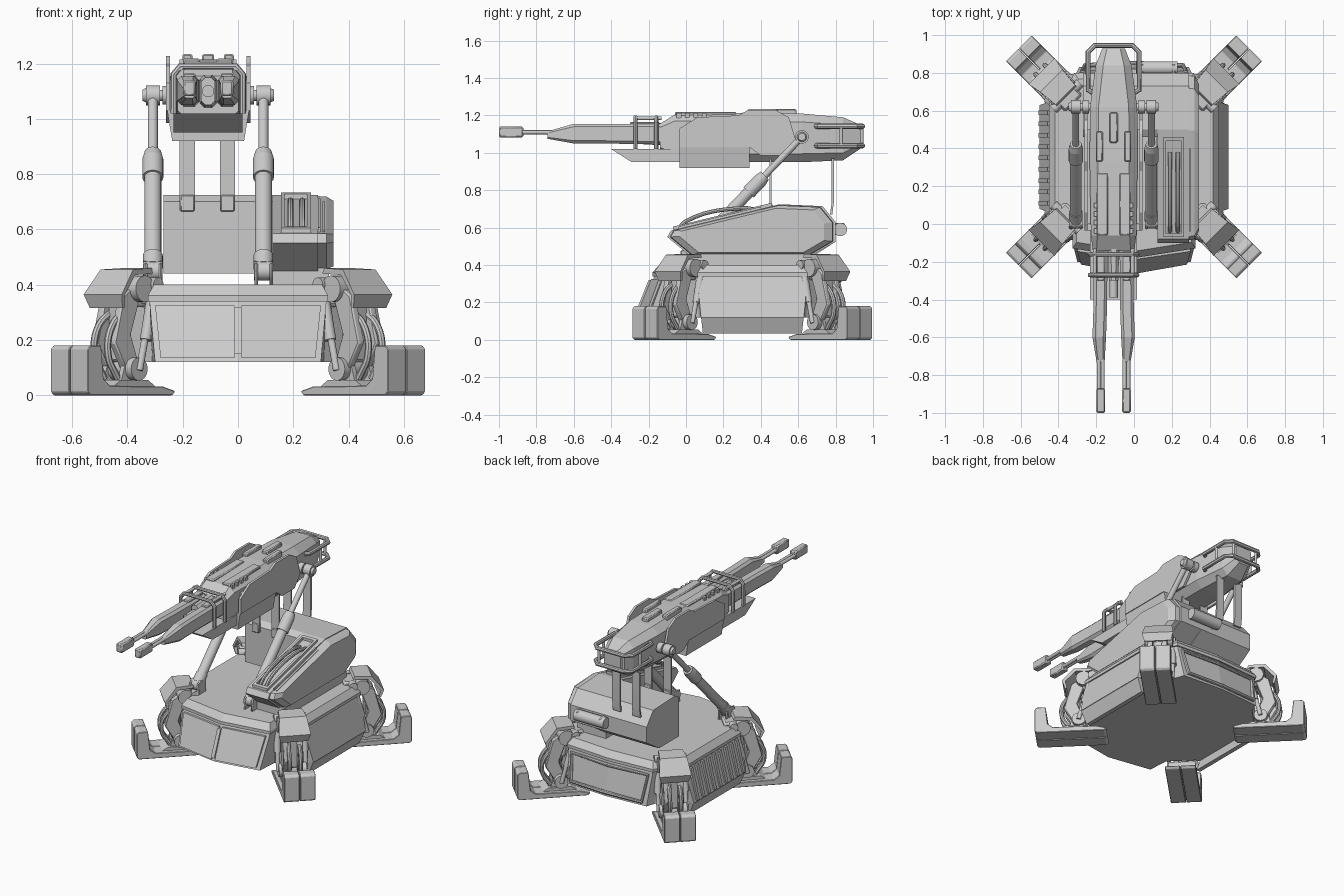
import bpy, bmesh
from math import pi, cos, sin, atan2
from mathutils import Matrix, Vector

if "Cube" in bpy.data.objects:
    bpy.data.objects.remove(bpy.data.objects["Cube"])

frame = Matrix.Identity(4)      # current local frame, used for the four legs
GX = -0.108                     # centre line of the gun

def mesh(name, verts, faces, bevel=0):
    me = bpy.data.meshes.new(name)
    me.from_pydata([frame @ Vector(v) for v in verts], [], faces)
    bm = bmesh.new(); bm.from_mesh(me)
    bmesh.ops.recalc_face_normals(bm, faces=bm.faces)
    bm.to_mesh(me); bm.free()
    ob = bpy.data.objects.new(name, me)
    bpy.context.collection.objects.link(ob)
    if bevel:
        m = ob.modifiers.new("bevel", 'BEVEL')
        m.width, m.segments, m.limit_method = bevel, 1, 'ANGLE'
    return ob

def loft(name, rings, bevel=0):
    n = len(rings[0])
    faces = [list(range(n)), [(len(rings) - 1) * n + i for i in range(n)]]
    for k in range(len(rings) - 1):
        for i in range(n):
            j = (i + 1) % n
            faces.append([k * n + i, k * n + j, (k + 1) * n + j, (k + 1) * n + i])
    return mesh(name, [v for r in rings for v in r], faces, bevel)

def prism_x(name, prof, a, b, bevel=0):
    return loft(name, [[(x, y, z) for y, z in prof] for x in (a, b)], bevel)

def prism_y(name, prof, a, b, bevel=0):
    return loft(name, [[(x, y, z) for x, z in prof] for y in (a, b)], bevel)

def box(name, x0, x1, y0, y1, z0, z1, bevel=0):
    return prism_x(name, [(y0, z0), (y1, z0), (y1, z1), (y0, z1)], x0, x1, bevel)

def rod(name, p, q, r, r2=None, n=20):
    p, q = Vector(p), Vector(q)
    rot = (q - p).to_track_quat('Z', 'Y')
    ring = lambda c, s: [c + rot @ Vector((s * cos(2 * pi * i / n), s * sin(2 * pi * i / n), 0)) for i in range(n)]
    return loft(name, [ring(p, r), ring(q, r if r2 is None else r2)])

def tube(name, pts, r, smooth=True):
    cu = bpy.data.curves.new(name, 'CURVE')
    cu.dimensions, cu.bevel_depth, cu.bevel_resolution, cu.resolution_u = '3D', r, 2, 6
    cu.use_fill_caps = True
    sp = cu.splines.new('BEZIER')
    sp.bezier_points.add(len(pts) - 1)
    for b, p in zip(sp.bezier_points, pts):
        b.co = frame @ Vector(p)
        b.handle_left_type = b.handle_right_type = 'AUTO' if smooth else 'VECTOR'
    tmp = bpy.data.objects.new(name, cu)
    bpy.context.collection.objects.link(tmp)
    me = bpy.data.meshes.new_from_object(tmp.evaluated_get(bpy.context.evaluated_depsgraph_get()))
    bpy.data.objects.remove(tmp)
    bpy.context.collection.objects.link(bpy.data.objects.new(name, me))

def outline(half, z):
    return [(x, y, z) for x, y in half] + [(-x, y, z) for x, y in half[-2:0:-1]]

def octring(cx, y, w, z0, z1, c):
    return [(cx + x, y, z) for x, z in [(-w + c, z0), (w - c, z0), (w, z0 + c), (w, z1 - c),
            (w - c, z1), (c - w, z1), (-w, z1 - c), (-w, z0 + c)]]

# hull and deck, notched at the corners for the legs
low = [(0, -.25), (.30, -.20), (.31, -.06), (.44, .07), (.50, .08), (.50, .63), (.44, .64), (.31, .77), (.29, .83), (0, .85)]
top = [(0, -.17), (.32, -.12), (.32, -.04), (.42, .05), (.44, .06), (.44, .65), (.42, .66), (.33, .75), (.31, .79), (0, .81)]
inset = lambda s: [(x * s, .34 + (y - .34) * s) for x, y in top]
loft("hull", [outline(low, .12), outline(top, .34)])
loft("deck", [outline(inset(1.02), .34), outline(inset(1.02), .36), outline(inset(.95), .40)])
prism_x("front_seam", [(-.252, .15), (-.268, .15), (-.20, .32), (-.185, .32)], -.012, .012)
for s in (1, -1):
    loft("side_skirt", [[(s * x, y, z) for x, y in ((w - .03, a), (w, a), (w, b), (w - .03, b))]
         for a, b, w, z in ((.09, .62, .46, .035), (.08, .63, .498, .125))])
    loft("front_panel", [[(s * x, y, z) for x, y, z in ring] for ring in (
        [(.012, -.245, .14), (.28, -.20, .14), (.30, -.13, .325), (.012, -.17, .325)],
        [(.012, -.262, .135), (.28, -.215, .135), (.30, -.145, .325), (.012, -.187, .325)])])
    # frame around the recessed rear panel
    tube("rear_panel_frame", [(0, .852, .145), (s * .26, .84, .145), (s * .28, .80, .315), (0, .82, .315)], .012, False)
# vent slats on the left side
for i in range(9):
    y = .11 + i * .06
    loft("side_slat", [[(-x, y + d, z) for x, d in ((.42, -.012), (w, -.012), (w, .012), (.42, .012))]
         for w, z in ((.506, .13), (.457, .33))])

# rear block and sloping right-hand housing
prism_x("rear_block", [(.46, .44), (.46, .70), (.50, .725), (.73, .715), (.80, .63), (.80, .525), (.67, .44)], -.27, .126)
hump = [(-.10, .55), (-.08, .585), (.50, .725), (.73, .715), (.80, .63), (.80, .525), (.67, .45), (.02, .45)]
prism_x("housing", hump, .125, .29)
shrink = lambda s: [(.36 + (y - .36) * s, .57 + (z - .57) * s) for y, z in hump]
loft("housing_side", [[(x, y, z) for y, z in shrink(s)] for x, s in ((.285, .97), (.32, .96), (.345, .86))])
box("housing_base", .12, .33, .02, .67, .39, .46)
slope = lambda y: .604 + .2414 * y
tray = lambda a, b, h: [(a, slope(a) - .01), (b, slope(b) - .01), (b, slope(b) + h), (a, slope(a) + h)]
for x in (.155, .25):
    prism_x("tray_rim", tray(-.07, .46, .018), x, x + .014)
for y in (-.07, .44):
    prism_x("tray_end", tray(y, y + .02, .018), .155, .264)
for x in (.19, .232):
    tube("tray_pipe", [(x, -.04, slope(-.04)), (x, 0, slope(0) + .03), (x, .3, slope(.3) + .028), (x, .38, slope(.38))], .011)
for i in range(3):
    prism_x("housing_rib", tray(-.04, .4, .012 - .012 * i), .29 + i * .016, .298 + i * .016)
rod("rear_canister", (.01, .825, .59), (.23, .825, .59), .036)
for x in (.03, .2):
    box("canister_clamp", x, x + .02, .78, .85, .56, .625, .006)
# flat straps holding the gun
for x in (-.183, -.038):
    box("front_strap", x - .028, x + .028, .446, .458, .67, .97)
    prism_x("rear_strap", [(.77, .67), (.782, .67), (.79, .73), (.79, .97), (.778, .97), (.778, .73)], x - .028, x + .028)
    box("strap_foot", x - .026, x + .026, .44, .464, .665, .725, .004)

# lifting pistons and their axle
for s in (1, -1):
    x = GX + s * .2
    at = lambda t: (x, .62 - .62 * t, 1.085 - .645 * t)
    rod("piston_rod", at(0), at(.4), .018)
    rod("piston_collar", at(.32), at(.36), .03, .038)
    rod("piston_collar", at(.36), at(.46), .038)
    rod("piston_cylinder", at(.46), at(.95), .031)
    rod("piston_end", at(.9), at(.97), .036)
    rod("piston_foot_pin", (x - .035, .01, .45), (x + .035, .01, .45), .035)
    for d in (-.032, .022):
        box("piston_bracket", x + d, x + d + .012, -.03, .06, .39, .48, .006)
    rod("pivot_knuckle", (x - .025, .62, 1.085), (x + .025, .62, 1.085), .036)
    rod("pivot_cap", (x + s * .025, .62, 1.085), (x + s * .038, .62, 1.085), .026, .02)
    rod("pivot_axle", (GX, .62, 1.085), (x, .62, 1.085), .02)
    rod("pivot_flange", (GX + s * .13, .62, 1.085), (GX + s * .165, .62, 1.085), .034)

# gun body
loft("gun_body", [octring(GX, *r) for r in ((-.14, .11, 1.01, 1.155, .02), (-.06, .12, .96, 1.205, .035),
     (.33, .127, .95, 1.215, .045), (.62, .125, .95, 1.21, .045), (.84, .095, .96, 1.19, .04), (.93, .06, 1.02, 1.15, .025))])
prism_x("gun_chin", [(-.40, 1.02), (-.29, .95), (.05, .95), (.05, 1.02)], GX - .125, GX + .125)
prism_y("gun_belly", [(GX - .13, .92), (GX + .13, .92), (GX + .148, 1.03), (GX - .148, 1.03)], -.035, .34)
for s in (1, -1):
    prism_x("gun_side_plate", [(-.035, 1.03), (.34, 1.03), (.40, .985), (.53, .985), (.59, 1.06), (.55, 1.19),
            (.48, 1.228), (.33, 1.228), (.28, 1.20), (.06, 1.19), (-.035, 1.13)], GX + s * .138, GX + s * .153)
    box("side_plate_mount", GX + min(s * .11, s * .14), GX + max(s * .11, s * .14), .0, .5, 1.03, 1.15)
    box("gun_top_block", GX + s * .075 - .018, GX + s * .075 + .018, .33, .49, 1.19, 1.235, .006)
    box("gun_top_rail", GX + s * .06 - .03, GX + s * .06 + .03, -.06, .27, 1.18, 1.218, .006)
    for i in range(4):
        box("gun_top_rib", GX + s * .085 - .018, GX + s * .085 + .018, -.05 + i * .045, -.025 + i * .045, 1.17, 1.214)
    # barrel
    bx = GX + s * .068
    loft("barrel_shroud", [octring(bx + s * o, *r) for o, r in ((0, (-.74, .02, 1.075, 1.115, .008)),
         (.008, (-.60, .036, 1.05, 1.155, .015)), (.003, (-.45, .036, 1.05, 1.155, .015)), (0, (-.13, .036, 1.045, 1.155, .015)))])
    box("barrel_cover", bx - .022, bx + .022, -.30, -.14, 1.145, 1.165, .005)
    for d in (-.01, .01):
        rod("barrel", (bx + d, -.89, 1.11), (bx + d, -.70, 1.11), .011, n=16)
    box("muzzle", bx - .023, bx + .023, -1, -.87, 1.082, 1.14, .007)
box("gun_top_block", GX - .022, GX + .022, .43, .59, 1.19, 1.235, .006)
rod("centre_barrel", (GX, -.39, 1.10), (GX, -.12, 1.10), .022)
loft("centre_mount", [octring(GX, *r) for r in ((-.30, .025, 1.05, 1.15, .015), (-.12, .03, 1.04, 1.16, .015))])

# hoops round the barrels
for y in (-.27, -.16):
    tube("barrel_hoop", [(GX + x, y, z) for x, z in ((-.125, 1.02), (-.125, 1.16), (-.10, 1.19), (.10, 1.19), (.125, 1.16), (.125, 1.02))], .012, False)
for s in (1, -1):
    rod("hoop_link", (GX + s * .1, -.28, 1.185), (GX + s * .1, -.13, 1.185), .01)
# guard rails round the rear of the gun
for z in (1.038, 1.142):
    tube("rear_rail", [(GX + x, y, z) for x, y in ((-.10, .69), (-.135, .71), (-.135, .91), (-.10, .945), (.10, .945), (.135, .91), (.135, .71), (.10, .69))], .014, False)
for x, y in ((-.135, .83), (.135, .83), (-.09, .94), (.09, .94)):
    rod("rail_post", (GX + x, y, 1.035), (GX + x, y, 1.14), .009)

# four identical legs; local x points outward along the diagonal
for sx in (1, -1):
    for sy in (1, -1):
        frame = Matrix.Translation((sx * .035, .355, 0)) @ Matrix.Rotation(atan2(sy, sx), 4, 'Z')
        for t in (-.096, .002):
            loft("foot", [[(x, y, z) for x, z in ((.365, .015), (.38, 0), (.80, 0), (.813, .012), (.813, .168), (.80, .18),
                 (.745, .18), (.732, .06), (.70, .035), (.43, .032))] for y in (t, t + .094)], .003)
        loft("foot_top", [[(x, y, z) for x, z in ((.44, .03), (.48, .055), (.62, .055), (.66, .03))] for y in (-.07, .07)])
        rod("ankle_pin", (.54, -.085, .095), (.54, .085, .095), .042)
        for t in (-.055, .035):
            loft("ankle_bracket", [[(x, y, z) for x, z in ((.49, .03), (.61, .03), (.58, .12), (.51, .12))] for y in (t, t + .02)])
            loft("leg_strut", [[(x, y, z) for x, z in ((.50, .09), (.57, .08), (.635, .19), (.59, .36), (.53, .40), (.50, .36), (.55, .22))]
                 for y in (t - .012, t + .02)], .005)
        box("leg_core", .53, .585, -.035, .035, .12, .34, .01)
        rod("shoulder_hub", (.51, -.085, .385), (.51, .085, .385), .048)
        box("shoulder_mount", .40, .52, -.065, .065, .32, .42, .012)
        loft("shoulder_armour", [[(x, y * w, z) for x, w, z in ((.455, .75, .44), (.465, .75, .46), (.57, .85, .455), (.642, 1, .365),
             (.625, .85, .315), (.613, .85, .318), (.622, .95, .362), (.56, .85, .435))] for y in (-.098, .098)])
        for t in (-.085, .085):
            rod("leg_piston_rod", (.50, t, .25), (.54, t, .09), .013)
            rod("leg_piston", (.455, t * .9, .40), (.508, t, .20), .021)
            rod("leg_piston_top", (.455, t * .65, .40), (.455, t * 1.15, .40), .026)
            tube("leg_hose", [(.55, t * .35, .31), (.63, t * .4, .25), (.65, t * .4, .15), (.60, t * .4, .06)], .013)
frame = Matrix.Identity(4)

# smooth the round parts, keep edges sharp
bpy.ops.object.select_all(action='SELECT')
bpy.context.view_layer.objects.active = bpy.context.selected_objects[0]
bpy.ops.object.shade_smooth_by_angle(angle=0.42)
for ob in bpy.data.objects:
    if ob.name.split(".")[0] in {"gun_body", "hull", "deck", "housing", "housing_side", "rear_block", "barrel_shroud", "foot"}:
        ob.data.shade_flat()
    else:
        # tubes have eight-sided sections, so smooth them fully
        if ob.name.split(".")[0] in {"leg_hose", "tray_pipe"}:
            ob.data.shade_smooth()
